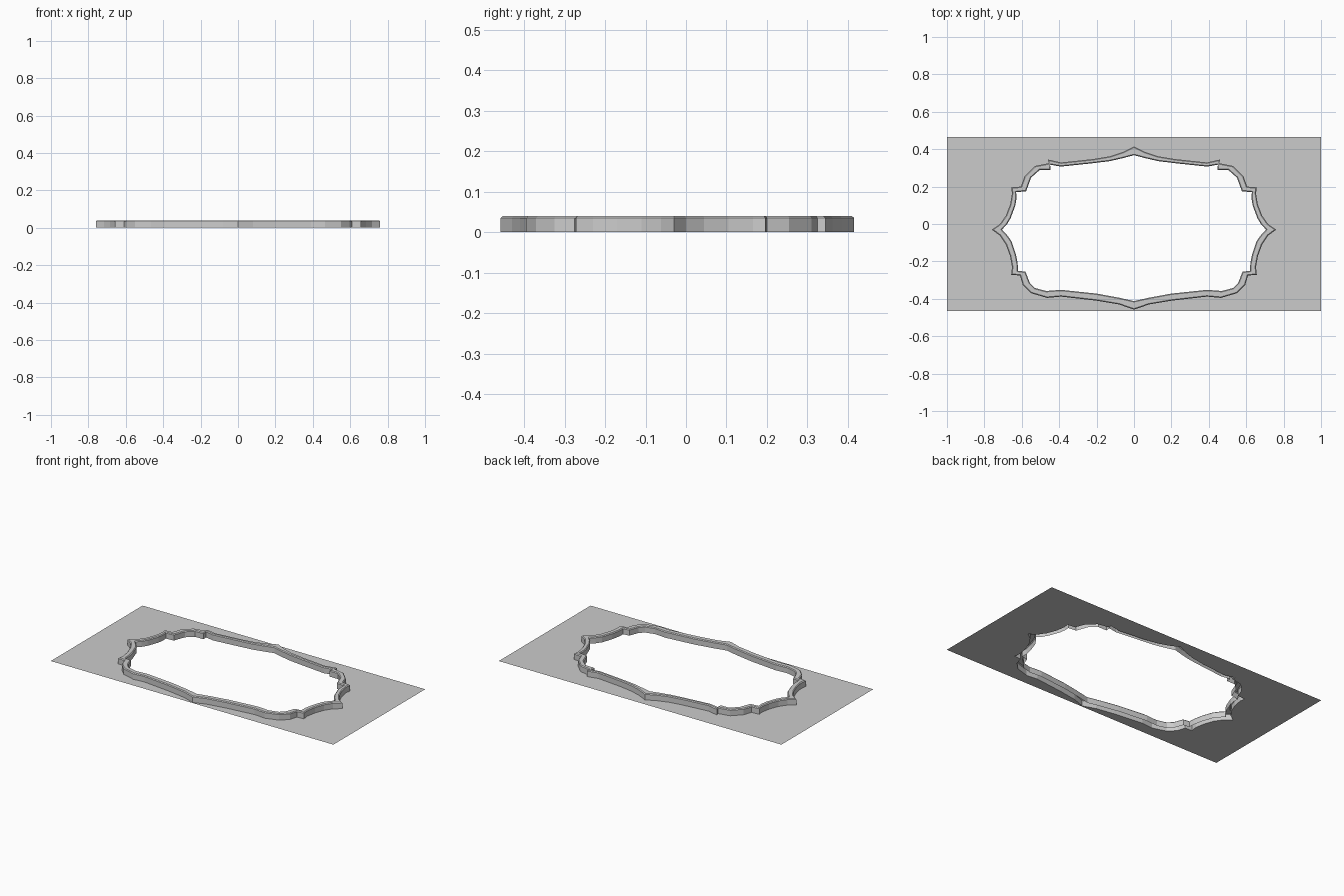
import bpy
import bmesh
from mathutils import Vector

cube = bpy.data.objects.get("Cube")
if cube:
    bpy.data.objects.remove(cube, do_unlink=True)

HEIGHT = 0.04
CHAMFER = 0.005

# Half outlines of the ornamental frame, from back tip to front tip
OUTER_HALF = [
    (0, .415), (.06, .385), (.13, .362), (.22, .347), (.39, .329),
    (.46, .345), (.455, .325), (.53, .31), (.585, .255), (.605, .2),
    (.657, .196), (.652, .165), (.662, .105), (.685, .045), (.717, 0),
    (.76, -.03), (.717, -.062), (.685, -.11), (.663, -.17), (.652, -.23),
    (.657, -.272), (.61, -.275), (.595, -.325), (.55, -.37), (.465, -.395),
    (.39, -.388), (.2, -.41), (.08, -.43), (0, -.458)]
INNER_HALF = [
    (0, .368), (.06, .352), (.13, .336), (.22, .325), (.39, .307),
    (.448, .317), (.447, .288), (.505, .288), (.55, .248), (.577, .175),
    (.63, .17), (.628, .14), (.634, .1), (.66, .03), (.68, -.003),
    (.706, -.03), (.68, -.057), (.656, -.09), (.632, -.16), (.622, -.21),
    (.62, -.25), (.58, -.255), (.557, -.315), (.53, -.342), (.47, -.358),
    (.39, -.352), (.2, -.372), (.08, -.394), (0, -.412)]


def mirrored(half):
    """Close a half outline by mirroring it across x."""
    points = [Vector(p) for p in half]
    return points + [Vector((-p.x, p.y)) for p in reversed(points[1:-1])]


def inset(points, width):
    """Move a clockwise outline inward with mitred corners."""
    count = len(points)
    normals = []
    for i, p in enumerate(points):
        d = (points[(i + 1) % count] - p).normalized()
        normals.append(Vector((d.y, -d.x)))
    result = []
    for i, p in enumerate(points):
        a, b = normals[i - 1], normals[i]
        result.append(p + (a + b) * width / max(1 + a.dot(b), 0.4))
    return result


def add_ring(bm, points, z):
    return [bm.verts.new((p.x, p.y, z)) for p in points]


def ring_edges(bm, ring):
    return [bm.edges.new((v, ring[i - 1])) for i, v in enumerate(ring)]


def finish(bm, name, material):
    mesh = bpy.data.meshes.new(name)
    bm.to_mesh(mesh)
    bm.free()
    mesh.materials.append(material)
    obj = bpy.data.objects.new(name, mesh)
    bpy.context.collection.objects.link(obj)
    return obj


grey = bpy.data.materials.new("light grey")
grey.use_nodes = True
colour = (0.6, 0.6, 0.6, 1)
grey.diffuse_color = colour
grey.node_tree.nodes["Principled BSDF"].inputs["Base Color"].default_value = colour

outer = mirrored(OUTER_HALF)
inner = mirrored(INNER_HALF)

# Flat sheet with the frame's outline cut out
bm = bmesh.new()
sheet = [Vector(p) for p in ((-1, .464), (1, .464), (1, -.464), (-1, -.464))]
edges = ring_edges(bm, add_ring(bm, sheet, 0)) + ring_edges(bm, add_ring(bm, outer, 0))
bmesh.ops.triangle_fill(bm, use_beauty=True, use_dissolve=False,
                        edges=edges, normal=(0, 0, 1))
for face in bm.faces:
    face.normal_update()
    if face.normal.z < 0:
        face.normal_flip()
finish(bm, "backing_sheet", grey)

# Raised hollow frame with chamfered top edges, open underneath
bm = bmesh.new()
shoulder = HEIGHT - CHAMFER
rings = [add_ring(bm, points, z) for points, z in (
    (outer, 0), (outer, shoulder), (inset(outer, CHAMFER), HEIGHT),
    (inset(inner, -CHAMFER), HEIGHT), (inner, shoulder), (inner, 0))]
for low, high in zip(rings, rings[1:]):
    for i in range(len(low)):
        bm.faces.new((low[i], low[i - 1], high[i - 1], high[i]))
bm.normal_update()
# Make the top band face up and the rest follow it
if sum(f.normal.z for f in bm.faces) < 0:
    bmesh.ops.reverse_faces(bm, faces=bm.faces[:])
finish(bm, "ornamental_frame", grey)
